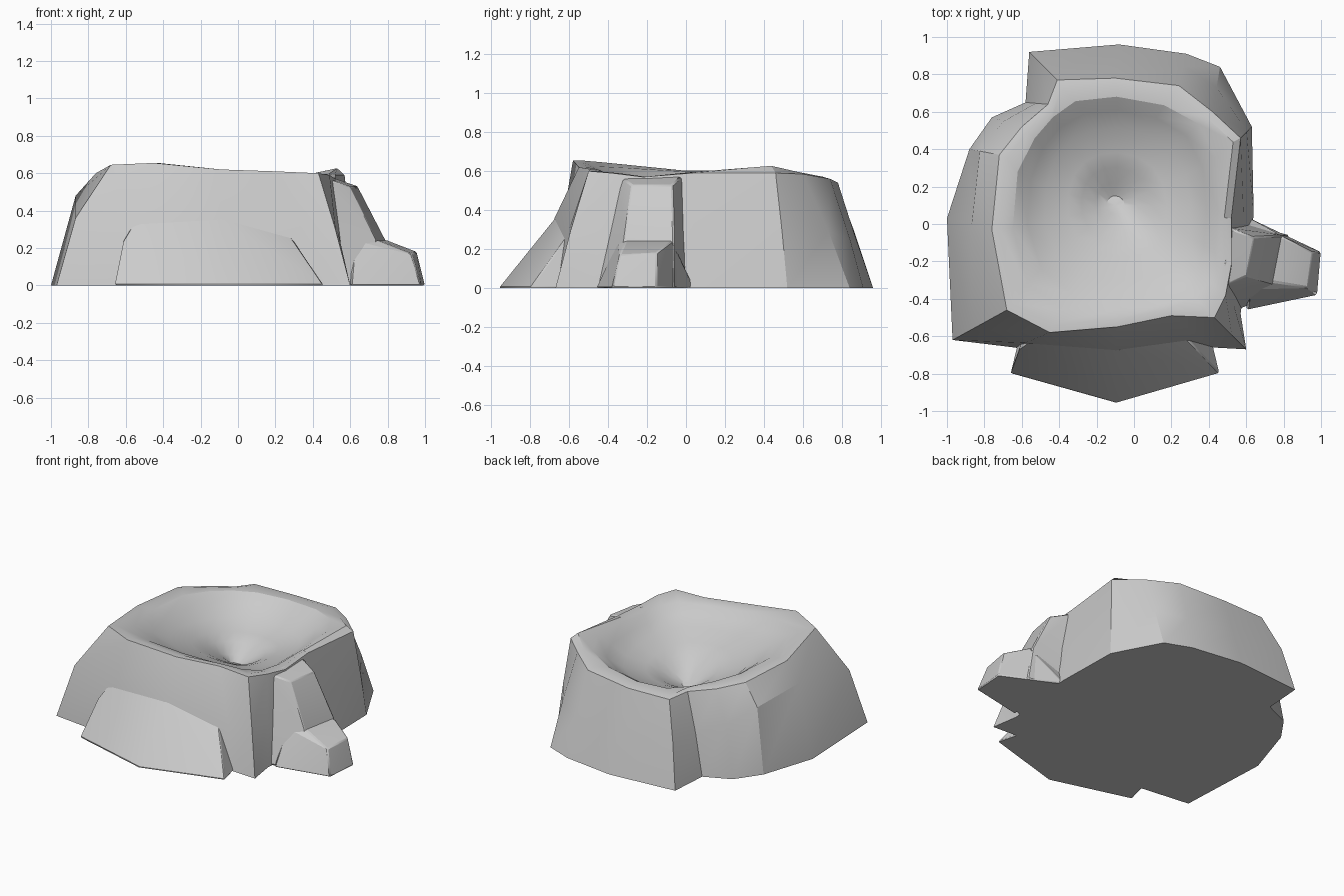
import bpy, bmesh
from mathutils import Vector

if "Cube" in bpy.data.objects:
    bpy.data.objects.remove(bpy.data.objects["Cube"])


def finish(bm, name):
    bmesh.ops.recalc_face_normals(bm, faces=bm.faces)
    mesh = bpy.data.meshes.new(name)
    bm.to_mesh(mesh)
    bm.free()
    ob = bpy.data.objects.new(name, mesh)
    bpy.context.collection.objects.link(ob)
    bpy.context.view_layer.objects.active = ob
    ob.select_set(True)
    bpy.ops.object.shade_smooth_by_angle(angle=0.45)
    ob.select_set(False)
    return ob


def outcrop(name, points, bevel=0.008):
    bm = bmesh.new()
    for p in points:
        bm.verts.new(p)
    bmesh.ops.convex_hull(bm, input=bm.verts)
    ob = finish(bm, name)
    mod = ob.modifiers.new("worn_edges", "BEVEL")
    mod.width, mod.segments = bevel, 1
    return ob


def relax(ring):
    n = len(ring)
    return [ring[i] * .5 + (ring[i - 1] + ring[(i + 1) % n]) * .25 for i in range(n)]


# Ground outline, crest and flank break (fraction inward, height)
base = [(.62, -.10), (.64, .05), (.63, .52), (.46, .84), (.28, .91), (-.08, .96),
        (-.56, .92), (-.58, .65), (-.76, .57), (-.88, .40), (-1, .03), (-.97, -.62),
        (-.64, -.66), (-.10, -.75), (.42, -.66), (.60, -.67), (.57, -.48)]
crest = [(.52, -.22, .57), (.52, .03, .59), (.57, .46, .59), (.42, .60, .585),
         (.24, .74, .56), (-.10, .78, .54), (-.41, .77, .54), (-.46, .64, .56),
         (-.60, .52, .57), (-.72, .37, .59), (-.76, -.03, .60), (-.68, -.46, .645),
         (-.45, -.58, .655), (-.09, -.55, .62), (.20, -.49, .61), (.43, -.50, .60),
         (.49, -.38, .59)]
flank = {4: (.4, .25), 5: (.5, .26), 6: (.4, .30), 8: (.4, .36), 9: (.35, .45),
         10: (.55, .48), 11: (.35, .36), 12: (.3, .33), 13: (.38, .36), 14: (.35, .30)}
centre = Vector((-.10, .10, .32))

base = [Vector((x, y, 0)) for x, y in base]
crest = [Vector(p) for p in crest]
mid = []
for i, (b, c) in enumerate(zip(base, crest)):
    t, h = flank.get(i, (.45, .29))
    p = b.lerp(c, t)
    p.z = h
    mid.append(p)
rings = [base, mid, crest]

# Bowl: broad rounded lip, steep inner wall, shelf, then funnel
shape = crest
for f, north, south in ((.94, 1.02, 1.0), (.87, 1.01, .97), (.78, .92, .90),
                        (.66, .80, .83), (.46, .74, .76), (.34, .68, .70),
                        (.20, .59, .62), (.09, .54, .56)):
    if f < .9:
        shape = relax(shape)
    ring = []
    for c in shape:
        p = centre.lerp(c, f)
        w = min(1, max(0, (c.y + .2) / .5))
        p.z = c.z * (south + (north - south) * w)
        ring.append(p)
    rings.append(ring)
rings[3][2].z += .025   # high spot on the back right lip

bm = bmesh.new()
loops = [[bm.verts.new(p) for p in r] for r in rings]
n = len(base)
for a, b in zip(loops, loops[1:]):
    for i in range(n):
        j = (i + 1) % n
        bm.faces.new((a[i], a[j], b[j], b[i]))
bm.faces.new(loops[0][::-1])
tip = bm.verts.new(centre)
for i in range(n):
    bm.faces.new((loops[-1][i], loops[-1][(i + 1) % n], tip))
finish(bm, "crater_rock")

# Front skirt rock, flush with the wall at its top
outcrop("front_skirt", [(-.66, -.80, 0), (-.09, -.96, 0), (.46, -.80, 0), (.40, -.55, 0),
                        (-.60, -.55, 0), (-.61, -.66, .25), (-.55, -.62, .35),
                        (-.09, -.67, .36), (-.10, -.79, .19), (.27, -.60, .28),
                        (.33, -.68, .17)])
# Right buttress and its foot
outcrop("right_buttress", [(.46, -.34, .575), (.51, -.02, .575), (.64, -.07, .53),
                           (.60, -.28, .53), (.79, -.06, .24), (.74, -.32, .24),
                           (.83, -.06, 0), (.76, -.38, 0), (.50, .03, 0), (.50, -.48, 0)])
outcrop("right_foot", [(1.0, -.15, 0), (.98, -.38, 0), (.80, -.37, 0), (.60, -.46, 0),
                       (.60, .04, 0), (.955, -.15, .18), (.93, -.34, .17),
                       (.80, -.07, .24), (.75, -.31, .24), (.62, -.08, .26), (.62, -.35, .24)])
